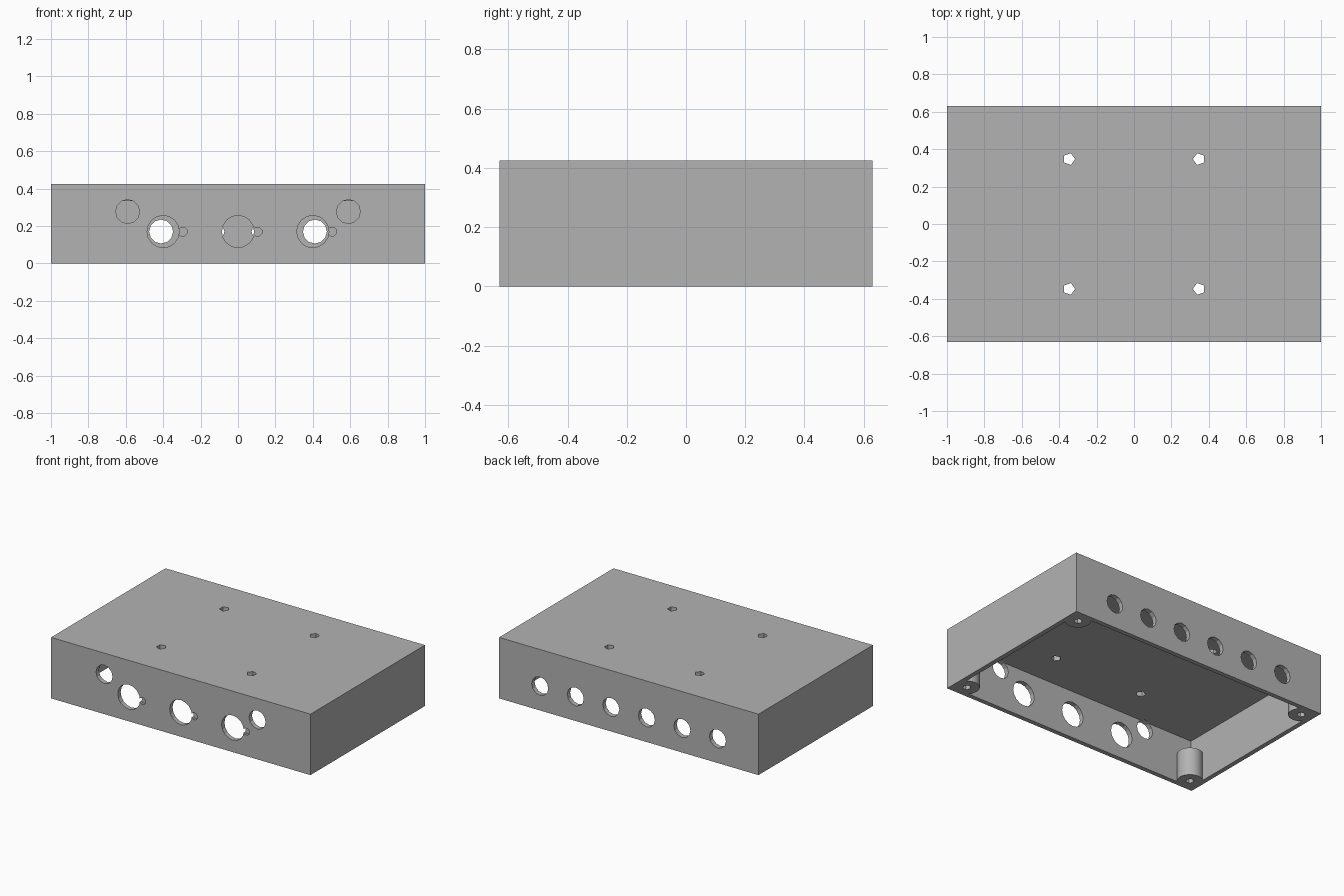
import bpy
import math
from mathutils import Matrix

if "Cube" in bpy.data.objects:
    bpy.data.objects.remove(bpy.data.objects["Cube"], do_unlink=True)

LENGTH, DEPTH, HEIGHT = 2.0, 1.26, 0.425
WALL, CEILING = 0.032, 0.333
HOLE_Z = 0.17

grey = bpy.data.materials.new("plain grey")
grey.use_nodes = True
COLOUR = (0.45, 0.45, 0.45, 1)
grey.diffuse_color = COLOUR
grey.node_tree.nodes["Principled BSDF"].inputs["Base Color"].default_value = COLOUR


def box(name, size, centre):
    bpy.ops.mesh.primitive_cube_add(size=1, location=centre)
    ob = bpy.context.object
    ob.name = name
    ob.scale = size
    bpy.ops.object.transform_apply(location=True, rotation=False, scale=True)
    ob.data.materials.append(grey)
    return ob


def cylinder(name, radius, height, centre, sides, axis="Z", turn=0.0):
    """Cylinder whose first corner points along +x, turned about its axis."""
    bpy.ops.mesh.primitive_cylinder_add(vertices=sides, radius=radius, depth=height)
    ob = bpy.context.object
    ob.name = name
    ob.data.transform(Matrix.Rotation(turn - math.pi / 2, 4, "Z"))
    if axis == "Y":
        ob.data.transform(Matrix.Rotation(math.pi / 2, 4, "X"))
    ob.data.transform(Matrix.Translation(centre))
    ob.data.materials.append(grey)
    return ob


def cut(target, cutter):
    cutter.hide_render = True
    mod = target.modifiers.new("cut", "BOOLEAN")
    mod.operation = "DIFFERENCE"
    mod.solver = "EXACT"
    mod.object = cutter
    bpy.ops.object.select_all(action="DESELECT")
    bpy.context.view_layer.objects.active = target
    target.select_set(True)
    bpy.ops.object.modifier_apply(modifier=mod.name)
    bpy.data.objects.remove(cutter, do_unlink=True)


# Open-bottomed shell with a thick top
shell = box("enclosure_shell", (LENGTH, DEPTH, HEIGHT), (0, 0, HEIGHT / 2))
cut(shell, box("cavity", (LENGTH - 2 * WALL, DEPTH - 2 * WALL, 2 * CEILING), (0, 0, 0)))

front, back = -DEPTH / 2, DEPTH / 2

# Large front holes, each with a blind locating notch beside it
for x in (-0.4, 0, 0.4):
    cut(shell, cylinder("hole", 0.086, 0.1, (x, front, HOLE_Z), 16, "Y"))
    cut(shell, cylinder("notch", 0.025, 0.04, (x + 0.104, front, HOLE_Z), 8, "Y", math.pi / 8))

# Upper front holes
for x in (-0.59, 0.59):
    cut(shell, cylinder("hole", 0.064, 0.1, (x, front, 0.277), 12, "Y"))

# Row of back holes
for i in range(6):
    cut(shell, cylinder("hole", 0.064, 0.1, ((i - 2.5) * 0.274, back, HOLE_Z), 12, "Y"))

# Five-sided mounting holes through the top
for x in (-0.347, 0.347):
    for y in (-0.347, 0.347):
        turn = 0 if x < 0 else math.pi
        cut(shell, cylinder("hole", 0.0325, 0.4, (x, y, HEIGHT), 5, turn=turn))

# Short corner screw posts
POST_HEIGHT = 0.195
for side, sx in (("right", -1), ("left", 1)):
    for end, sy in (("front", -1), ("back", 1)):
        x, y = sx * 0.912, sy * 0.542
        post = cylinder(f"{end}_{side}_screw_post", 0.081, POST_HEIGHT,
                        (x, y, POST_HEIGHT / 2), 32)
        cut(post, cylinder("bore", 0.027, 1, (x, y, 0), 6))
        bpy.ops.object.shade_smooth_by_angle(angle=math.radians(30))
